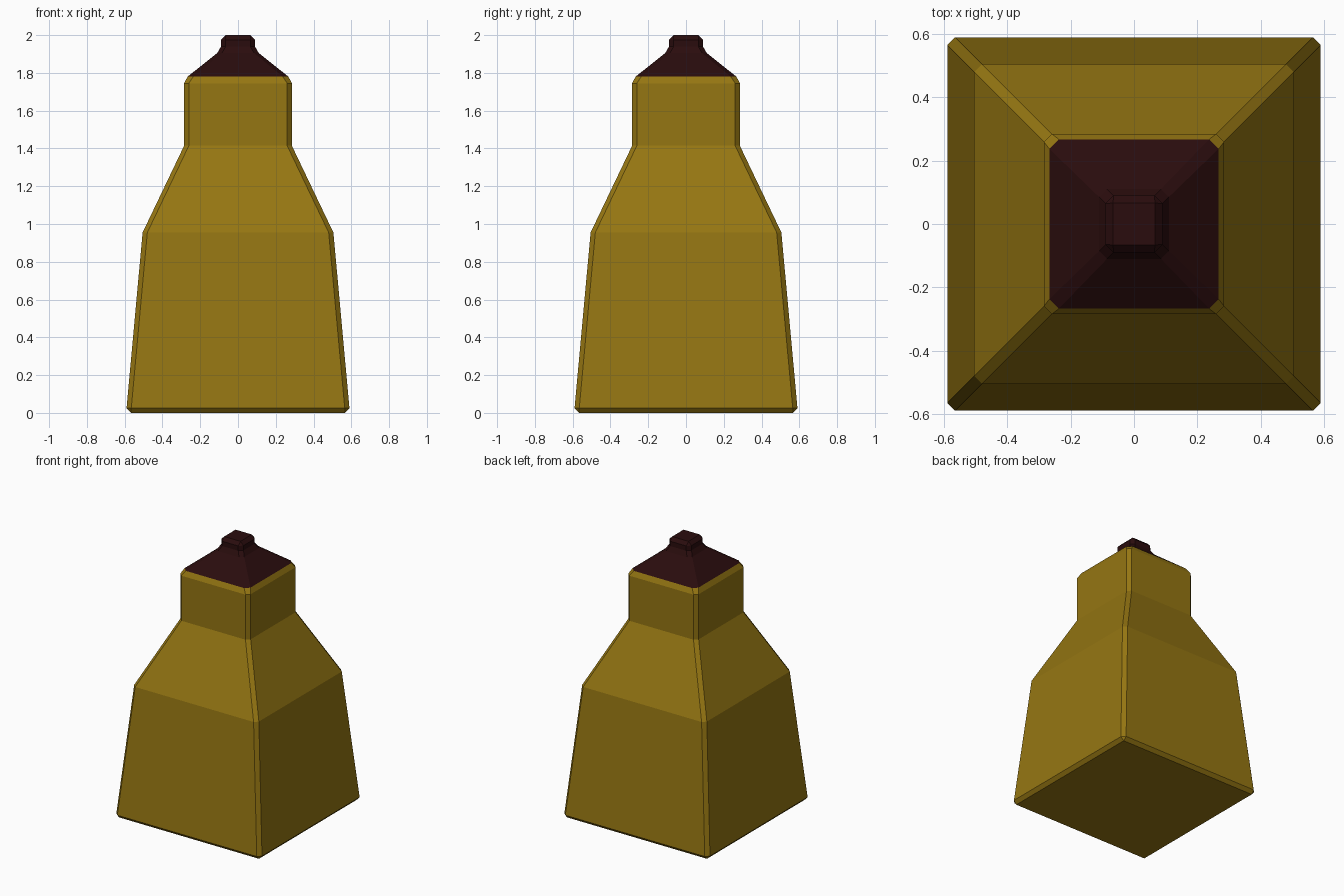
import bpy
import bmesh

cube = bpy.data.objects.get("Cube")
if cube:
    bpy.data.objects.remove(cube, do_unlink=True)


def material(name, rgb):
    mat = bpy.data.materials.new(name)
    mat.use_nodes = True
    color = (*rgb, 1.0)
    mat.diffuse_color = color
    mat.node_tree.nodes["Principled BSDF"].inputs["Base Color"].default_value = color
    return mat


def ring_points(half, cut):
    """Square outline, with its corners cut off when cut is above zero."""
    points = []
    for sx, sy in ((1, 1), (-1, 1), (-1, -1), (1, -1)):
        ends = [(sx * half, sy * (half - cut)), (sx * (half - cut), sy * half)]
        if sx * sy < 0:
            ends.reverse()
        points += ends
    return points


def lofted(name, profile, mat, cap_bottom, cap_top):
    """Stack chamfered square rings (height, half width, corner cut)."""
    bm = bmesh.new()
    rings = [[bm.verts.new((x, y, z)) for x, y in ring_points(half, cut)]
             for z, half, cut in profile]
    for low, high in zip(rings, rings[1:]):
        for i in range(len(low)):
            j = (i + 1) % len(low)
            bm.faces.new((low[i], low[j], high[j], high[i]))
    if cap_bottom:
        bm.faces.new(rings[0][::-1])
    if cap_top:
        bm.faces.new(rings[-1])
    # Sharp square ends collapse their corner edges into points
    bmesh.ops.remove_doubles(bm, verts=bm.verts, dist=0.0001)
    bmesh.ops.recalc_face_normals(bm, faces=bm.faces)
    mesh = bpy.data.meshes.new(name)
    bm.to_mesh(mesh)
    bm.free()
    mesh.materials.append(mat)
    obj = bpy.data.objects.new(name, mesh)
    bpy.context.collection.objects.link(obj)
    return obj


gold = material("mustard gold", (0.30, 0.18, 0.006))
maroon = material("dark maroon", (0.023, 0.0037, 0.004))

# Tapered body with sloped shoulders and a straight neck
lofted("bottle_body", [
    (0.0, 0.567, 0.0),
    (0.025, 0.59, 0.025),
    (0.955, 0.505, 0.025),
    (1.415, 0.285, 0.025),
    (1.745, 0.285, 0.025),
    (1.78, 0.267, 0.03),
], gold, True, True)

# Pyramid cap with a small knob
lofted("cap", [
    (1.78, 0.267, 0.03),
    (1.905, 0.11, 0.025),
    (1.94, 0.09, 0.025),
    (1.975, 0.09, 0.025),
    (2.0, 0.066, 0.0),
], maroon, True, True)
